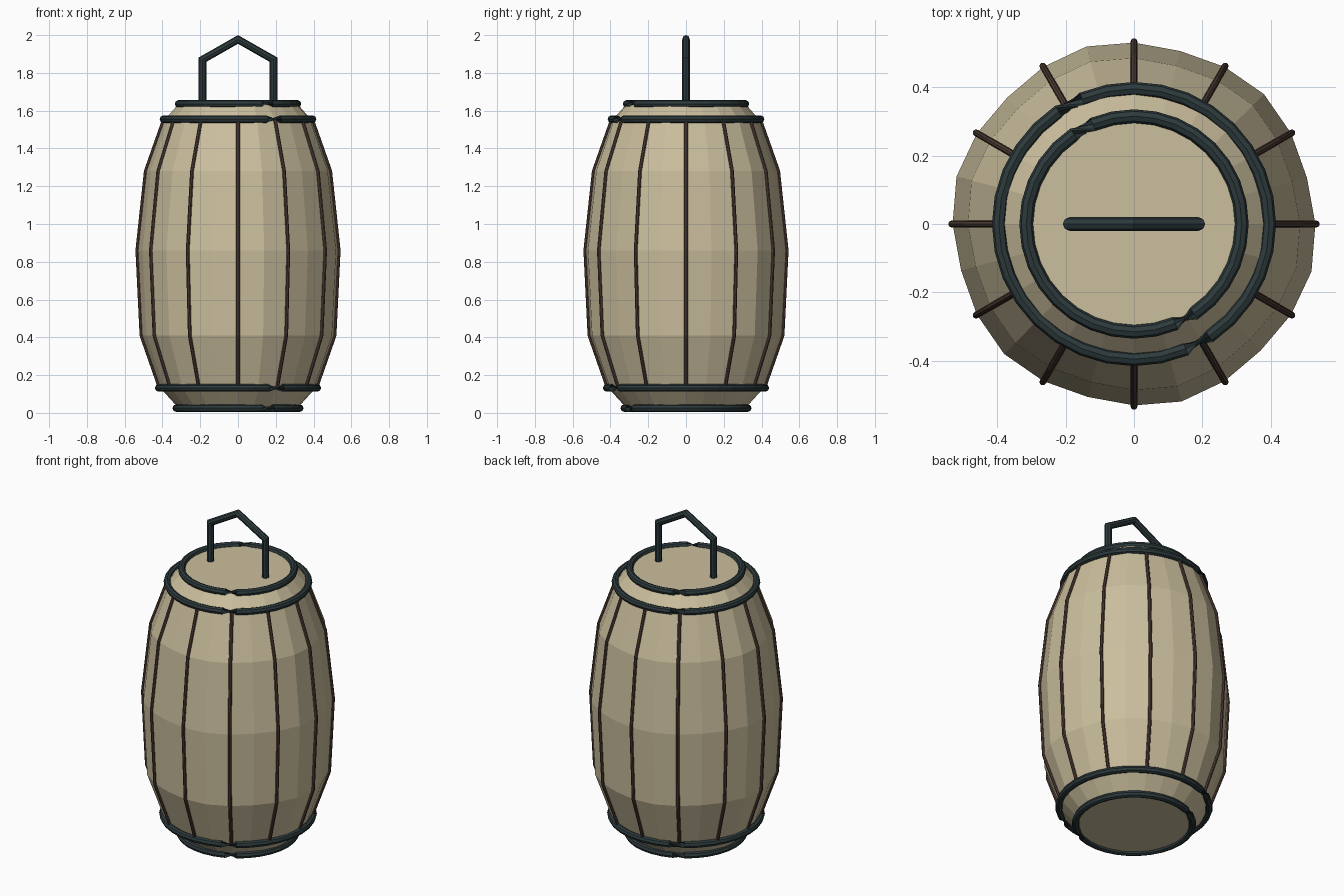
import bpy, bmesh, math
from mathutils import Vector

if "Cube" in bpy.data.objects:
    bpy.data.objects.remove(bpy.data.objects["Cube"])


def material(name, rgb):
    m = bpy.data.materials.new(name)
    m.diffuse_color = (*rgb, 1)
    m.use_nodes = True
    m.node_tree.nodes["Principled BSDF"].inputs["Base Color"].default_value = m.diffuse_color
    return m


WOOD = material("pale_wood", (0.60, 0.52, 0.34))
SEAM = material("dark_brown", (0.085, 0.05, 0.038))
IRON = material("dark_iron", (0.026, 0.042, 0.045))


def finish(bm, name, mat):
    bmesh.ops.recalc_face_normals(bm, faces=bm.faces[:])
    mesh = bpy.data.meshes.new(name)
    bm.to_mesh(mesh)
    bm.free()
    mesh.materials.append(mat)
    ob = bpy.data.objects.new(name, mesh)
    bpy.context.collection.objects.link(ob)
    return ob


def bridge(bm, rings, closed=False):
    pairs = list(zip(rings, rings[1:]))
    if closed:
        pairs.append((rings[-1], rings[0]))
    else:
        bm.faces.new(rings[0])
        bm.faces.new(rings[-1])
    for a, b in pairs:
        n = len(a)
        for i in range(n):
            j = (i + 1) % n
            bm.faces.new((a[i], a[j], b[j], b[i]))


def tube(name, pts, normal, radius, mat, closed=False, phases=None, sides=8):
    """Sweep a round section along a flat path lying square to normal."""
    bm = bmesh.new()
    pts = [Vector(p) for p in pts]
    normal = Vector(normal).normalized()
    n, rings = len(pts), []
    for k, p in enumerate(pts):
        before = pts[k - 1] if closed or k else p
        after = pts[(k + 1) % n] if closed or k < n - 1 else p
        d0, d1 = (p - before).normalized(), (after - p).normalized()
        tangent = (d0 + d1).normalized()
        miter = 1 / max(0.5, tangent.dot(d1 if d1.length else d0))
        side = normal.cross(tangent) * miter
        ph = phases[k] if phases else 0
        rings.append([bm.verts.new(p + radius * (
            side * math.cos(ph + math.tau * i / sides)
            + normal * math.sin(ph + math.tau * i / sides))) for i in range(sides)])
    bridge(bm, rings, closed)
    return finish(bm, name, mat)


# Bulging body: 24 sides, with alternate staves standing slightly proud
profile = [(0.31, 0.02), (0.41, 0.13), (0.508, 0.41), (0.53, 0.86),
           (0.485, 1.28), (0.39, 1.55), (0.315, 1.635)]
bm = bmesh.new()
rings = []
for r, z in profile:
    ring = []
    for i in range(24):
        a = math.tau * i / 24
        rr = r * (1 - 0.013 * math.sin(6 * a))
        ring.append(bm.verts.new((rr * math.cos(a), rr * math.sin(a), z)))
    rings.append(ring)
bridge(bm, rings)
finish(bm, "barrel_body", WOOD)

# Twelve thin seams following the bulge
for i in range(12):
    a = math.tau * i / 12
    c, s = math.cos(a), math.sin(a)
    path = [((r + 0.003) * c, (r + 0.003) * s, z) for r, z in profile[1:6]]
    tube(f"seam_{i + 1}", path, (-s, c, 0), 0.01, SEAM)

# Four iron hoops, each pinched where its two twisted halves meet
SEG = 32
for name, r, z in (("bottom_rim", 0.327, 0.025), ("lower_hoop", 0.42, 0.132),
                   ("upper_hoop", 0.395, 1.555), ("top_rim", 0.315, 1.636)):
    start = math.radians(-56.25)
    pts = [(r * math.cos(start + math.tau * i / SEG),
            r * math.sin(start + math.tau * i / SEG), z) for i in range(SEG)]
    phases = [0 if i < SEG // 2 else math.pi * 0.75 for i in range(SEG)]
    tube(name, pts, (0, 0, 1), 0.02, IRON, True, phases)

# Peaked carrying handle
tube("handle", [(-0.188, 0, 1.625), (-0.188, 0, 1.87), (0, 0, 1.977),
                (0.188, 0, 1.87), (0.188, 0, 1.625)], (0, 1, 0), 0.02, IRON)
